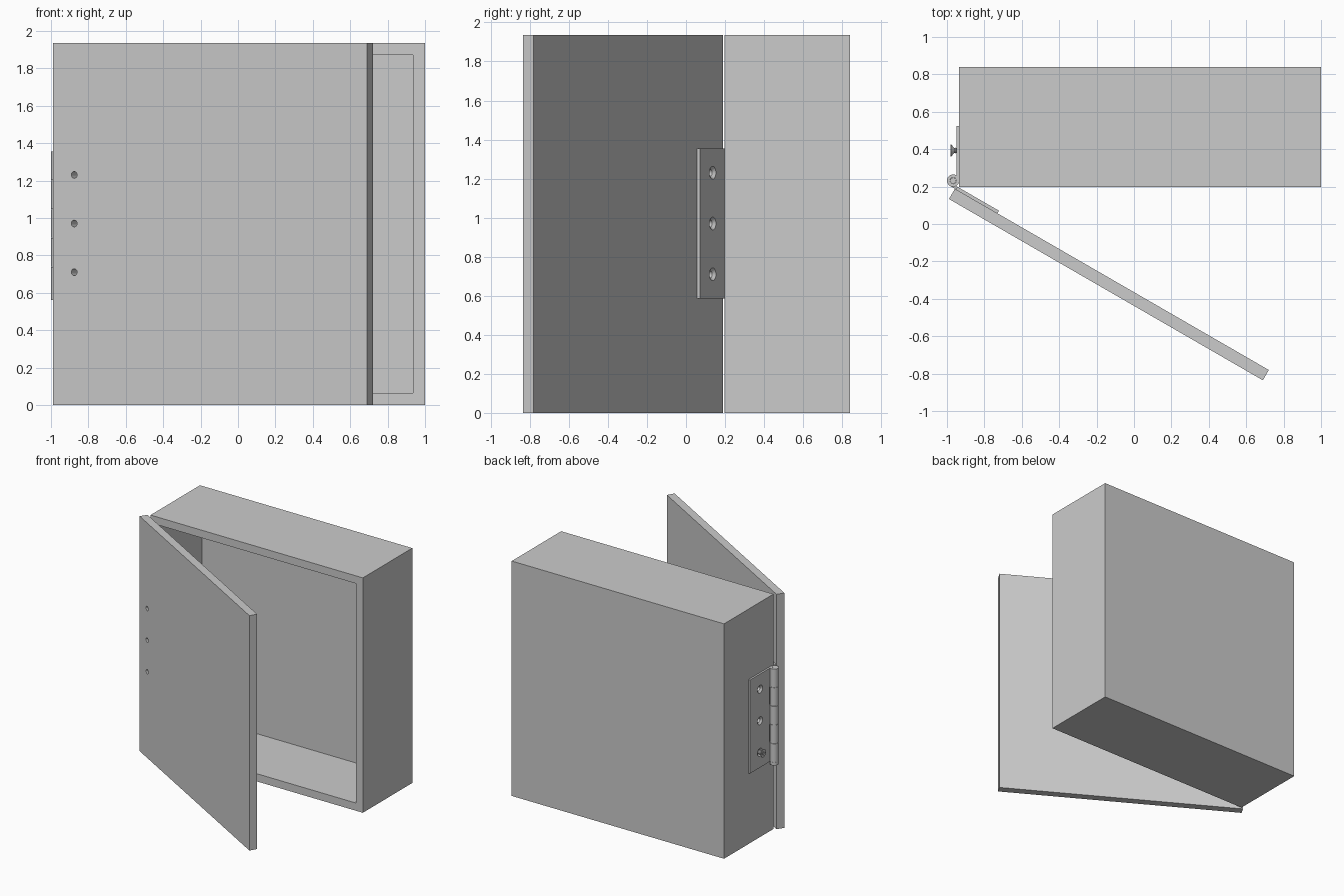
import bpy, bmesh
from math import radians, pi, cos, sin
from mathutils import Matrix, Vector

if "Cube" in bpy.data.objects:
    bpy.data.objects.remove(bpy.data.objects["Cube"])

H = 1.935                      # cabinet and door height
WALL = 0.0635
AXIS = Vector((-0.967, 0.232, 0))
R = 0.033                      # hinge barrel radius
LEAF_T = 0.016
Z0, Z1 = 0.585, 1.355          # hinge extent
HOLES = (0.71, 0.97, 1.23)
HOLE_X = 0.161                 # hole distance from the hinge axis
HOLE_R = 0.018
BOX_SIDE = Matrix.Translation(AXIS) @ Matrix.Rotation(radians(90), 4, 'Z')
DOOR_SIDE = Matrix.Translation(AXIS) @ Matrix.Rotation(radians(-30), 4, 'Z')


def finish(name, bm, mat=Matrix(), smooth=False):
    bmesh.ops.recalc_face_normals(bm, faces=bm.faces)
    me = bpy.data.meshes.new(name)
    bm.to_mesh(me)
    bm.free()
    me.transform(mat)
    ob = bpy.data.objects.new(name, me)
    bpy.context.collection.objects.link(ob)
    if smooth:
        bpy.ops.object.select_all(action='DESELECT')
        ob.select_set(True)
        bpy.context.view_layer.objects.active = ob
        bpy.ops.object.shade_smooth_by_angle(angle=radians(30))
    return ob


def block(name, lo, hi, mat=Matrix()):
    lo, hi = Vector(lo), Vector(hi)
    bm = bmesh.new()
    bmesh.ops.create_cube(bm, size=1, matrix=Matrix.Translation((lo + hi) / 2)
                          @ Matrix.Diagonal((*(hi - lo), 1)))
    return finish(name, bm, mat)


def lathe(name, profile, mat=Matrix(), n=32):
    """Revolve a closed (r, z) profile about z."""
    bm = bmesh.new()
    rings = [[bm.verts.new((r * cos(2 * pi * i / n), r * sin(2 * pi * i / n), z))
              for i in range(n)] for r, z in profile]
    for a, b in zip(rings, rings[1:] + rings[:1]):
        for i in range(n):
            j = (i + 1) % n
            bm.faces.new((a[i], a[j], b[j], b[i]))
    bmesh.ops.remove_doubles(bm, verts=bm.verts, dist=1e-6)
    bmesh.ops.dissolve_degenerate(bm, edges=bm.edges, dist=1e-6)
    return finish(name, bm, mat, True)


def cut(ob, cutters):
    for c in cutters:
        m = ob.modifiers.new("cut", 'BOOLEAN')
        m.operation, m.solver, m.object = 'DIFFERENCE', 'EXACT', c
    dg = bpy.context.evaluated_depsgraph_get()
    me = bpy.data.meshes.new_from_object(ob.evaluated_get(dg))
    ob.modifiers.clear()
    ob.data = me
    for c in cutters:
        bpy.data.objects.remove(c)


def hole_frame(side, z, y):
    """Frame whose z axis points out of the leaf, at one screw hole."""
    return side @ Matrix.Translation((HOLE_X, y, z)) @ Matrix.Rotation(radians(-90), 4, 'X')


def drills(side):
    prof = [(0, -0.12), (HOLE_R, -0.12), (HOLE_R, 0.02), (0, 0.02)]
    return [lathe("drill", prof, hole_frame(side, z, -R), 24) for z in HOLES]


# Cabinet: open-fronted shell with holes in the hinge side
cabinet = block("cabinet", (-0.935, 0.197, 0), (1.0, 0.84, H))
cut(cabinet, [block("cavity", (-0.935 + WALL, 0.1, WALL),
                    (1.0 - WALL, 0.84 - WALL, H - WALL))])
cut(cabinet, drills(BOX_SIDE))

# Door, swung open about the hinge axis
door = block("door", (0.03, -R - WALL, 0), (1.968, -R, H), DOOR_SIDE)
cut(door, drills(DOOR_SIDE))

# Hinge leaves: comb-edged plates with countersunk holes, plus their knuckles
STEP = (Z1 - Z0) / 5
for name, side, parity in (("cabinet", BOX_SIDE, 0), ("door", DOOR_SIDE, 1)):
    outline = [(0.293, Z1), (0.293, Z0)]
    for k in range(5):
        x = 0.0 if k % 2 == parity else 0.037
        outline += [(x, Z0 + k * STEP), (x, Z0 + (k + 1) * STEP)]
    bm = bmesh.new()
    f = bm.faces.new([bm.verts.new((x, -R, z)) for x, z in outline])
    ext = bmesh.ops.extrude_face_region(bm, geom=[f])
    bmesh.ops.translate(bm, vec=(0, LEAF_T, 0),
                        verts=[v for v in ext["geom"] if isinstance(v, bmesh.types.BMVert)])
    leaf = finish(name + "_hinge_leaf", bm, side)
    sink = [(0, -0.02), (HOLE_R, -0.02), (HOLE_R, 0.002), (R, LEAF_T), (R, 0.03), (0, 0.03)]
    cut(leaf, [lathe("sink", sink, hole_frame(side, z, -R), 24) for z in HOLES])
    for k in range(parity, 5, 2):
        a, b = Z0 + k * STEP + 0.001, Z0 + (k + 1) * STEP - 0.001
        lathe(f"{name}_knuckle_{k}", [(0.017, a), (R, a), (R, b), (0.017, b)],
              Matrix.Translation(AXIS))

# Hinge pin with a flat head at the bottom
lathe("hinge_pin", [(0, 0.56), (R, 0.56), (R, Z0), (0.016, Z0), (0.016, Z1), (0, Z1)],
      Matrix.Translation(AXIS))

# Half-driven countersunk screw with ridged shank and cross recess
frame = hole_frame(BOX_SIDE, HOLES[0], -R + 0.047)
prof = [(0, 0), (R, 0), (R, -0.003), (0.013, -0.02)]
for i in range(9):
    z = -0.024 - i * 0.008
    prof += [(0.013, z), (0.0165, z - 0.004)]
prof += [(0.011, -0.095), (0, -0.105)]
screw = lathe("screw", prof, frame, 24)
cut(screw, [block("slot", (-0.018, -0.004, -0.01), (0.018, 0.004, 0.01), frame),
            block("slot", (-0.004, -0.018, -0.01), (0.004, 0.018, 0.01), frame)])
